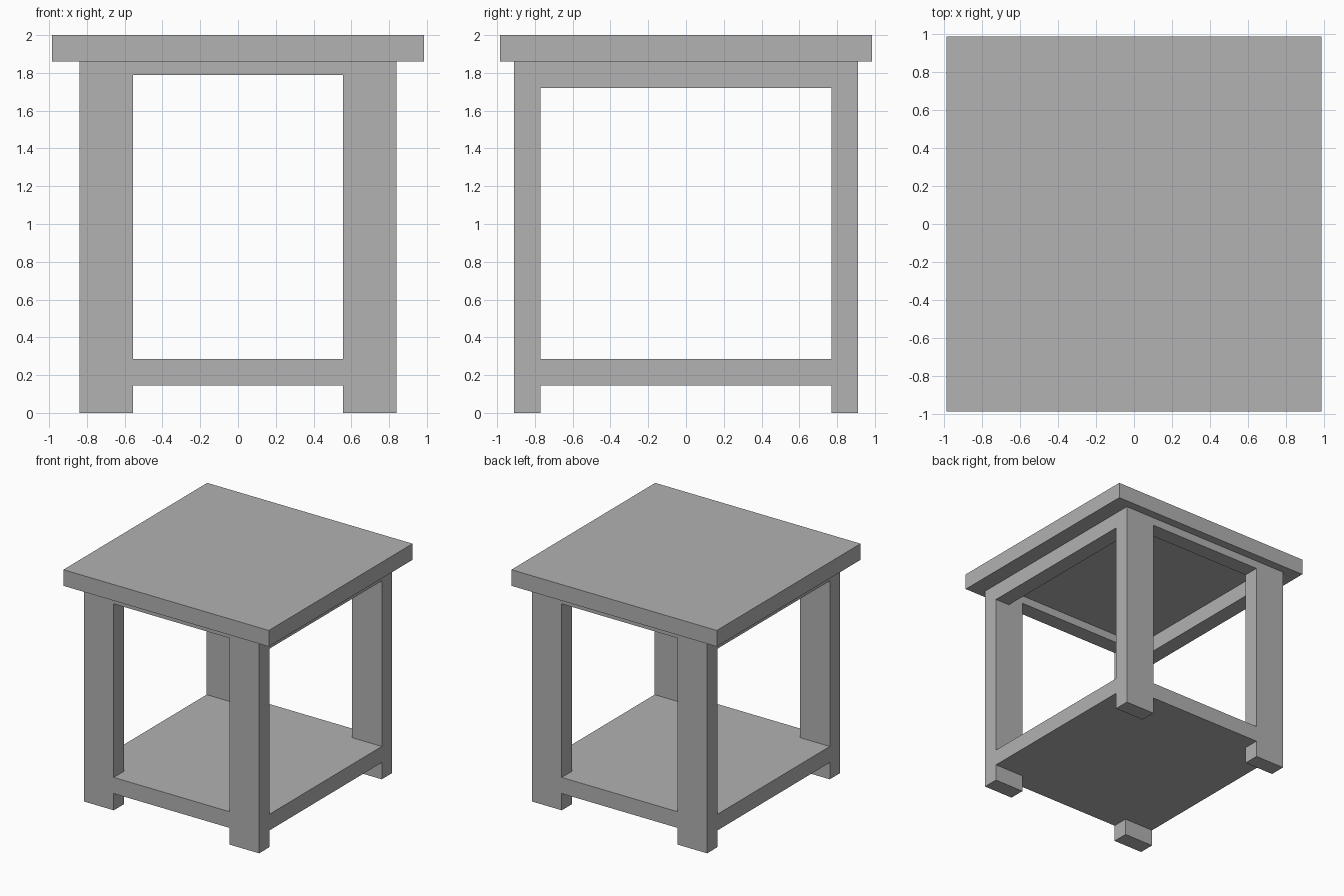
import bpy
import bmesh

cube = bpy.data.objects.get("Cube")
if cube:
    bpy.data.objects.remove(cube, do_unlink=True)

# Single plain grey finish
grey = bpy.data.materials.new("plain_grey")
grey.use_nodes = True
colour = (0.445, 0.445, 0.445, 1)
grey.diffuse_color = colour
bsdf = next(n for n in grey.node_tree.nodes if n.type == 'BSDF_PRINCIPLED')
bsdf.inputs["Base Color"].default_value = colour

# Main dimensions: half widths and heights
TOP = 0.985
X, Y = 0.84, 0.91            # outer faces of the legs
XI, YI = 0.555, 0.77         # inner faces of the legs
UNDER, HEIGHT = 1.86, 2.0    # tabletop underside and top
SHELF_LOW, SHELF_HIGH = 0.145, 0.285
APRON = 0.14                 # apron board thickness


def prism(name, outline, z0, z1):
    """Extrude a flat outline from z0 up to z1."""
    bm = bmesh.new()
    face = bm.faces.new([bm.verts.new((x, y, z0)) for x, y in outline])
    up = bmesh.ops.extrude_face_region(bm, geom=[face])["geom"]
    for v in up:
        if isinstance(v, bmesh.types.BMVert):
            v.co.z = z1
    bmesh.ops.recalc_face_normals(bm, faces=bm.faces)
    mesh = bpy.data.meshes.new(name)
    bm.to_mesh(mesh)
    bm.free()
    mesh.materials.append(grey)
    obj = bpy.data.objects.new(name, mesh)
    bpy.context.collection.objects.link(obj)
    return obj


def box(name, x0, x1, y0, y1, z0, z1):
    return prism(name, [(x0, y0), (x1, y0), (x1, y1), (x0, y1)], z0, z1)


# Tabletop
box("tabletop", -TOP, TOP, -TOP, TOP, UNDER, HEIGHT)

# Four legs, wide towards the front and back
for xname, sx in (("left", 1), ("right", -1)):
    for yname, sy in (("front", -1), ("back", 1)):
        xs = sorted((sx * XI, sx * X))
        ys = sorted((sy * YI, sy * Y))
        box(f"{yname}_{xname}_leg", *xs, *ys, 0, UNDER)

# Shallow aprons front and back, deeper ones at the sides
for name, s in (("front", -1), ("back", 1)):
    box(f"{name}_apron", -XI, XI, *sorted((s * YI, s * Y)), 1.79, UNDER)
for name, s in (("left", 1), ("right", -1)):
    box(f"{name}_apron", *sorted((s * (X - APRON), s * X)), -YI, YI, 1.72, UNDER)

# Lower shelf, notched at the corners around the legs
quarter = [(X, YI), (XI, YI), (XI, Y)]
mirrored = [(-x, y) for x, y in reversed(quarter)]
upper = quarter + mirrored
prism("lower_shelf", upper + [(-x, -y) for x, y in upper], SHELF_LOW, SHELF_HIGH)
